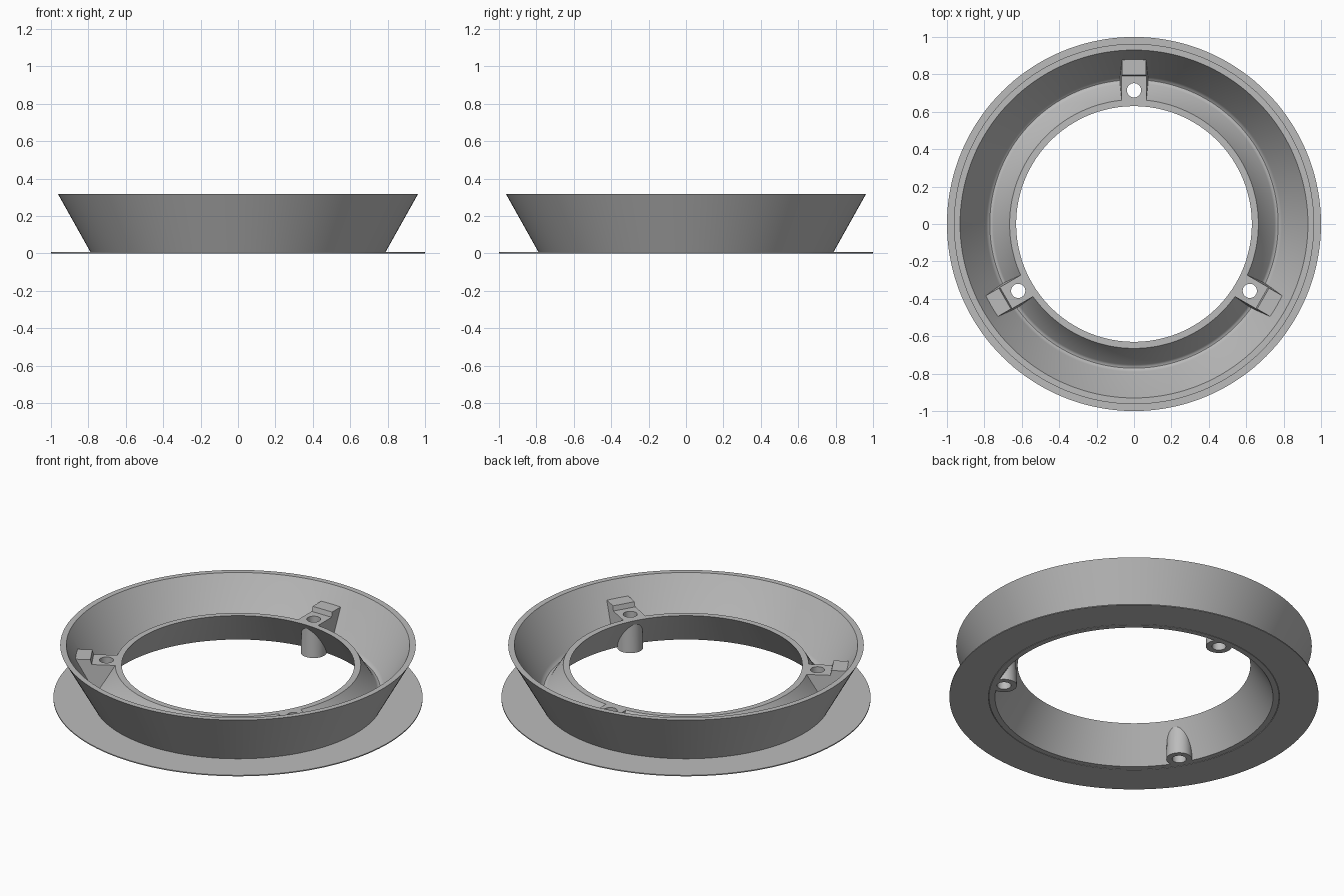
import bpy, bmesh, math
from mathutils import Matrix

cube = bpy.data.objects.get("Cube")
if cube:
    bpy.data.objects.remove(cube, do_unlink=True)

SEGMENTS = 144

grey = bpy.data.materials.new("light_grey")
grey.use_nodes = True
colour = (0.5, 0.5, 0.5, 1)
grey.diffuse_color = colour
grey.node_tree.nodes["Principled BSDF"].inputs["Base Color"].default_value = colour


def finish(name, bm):
    """Turn a bmesh into a grey object."""
    bmesh.ops.recalc_face_normals(bm, faces=bm.faces)
    mesh = bpy.data.meshes.new(name)
    bm.to_mesh(mesh)
    bm.free()
    mesh.materials.append(grey)
    obj = bpy.data.objects.new(name, mesh)
    bpy.context.collection.objects.link(obj)
    return obj


def lathe(name, profile):
    """Revolve a closed (radius, height) profile about z."""
    bm = bmesh.new()
    rings = []
    for i in range(SEGMENTS):
        a = 2 * math.pi * i / SEGMENTS
        rings.append([bm.verts.new((r * math.cos(a), r * math.sin(a), z)) for r, z in profile])
    n = len(profile)
    for i in range(SEGMENTS):
        a, b = rings[i], rings[(i + 1) % SEGMENTS]
        for j in range(n):
            k = (j + 1) % n
            bm.faces.new((a[j], b[j], b[k], a[k]))
    return finish(name, bm)


def cylinder(name, radius_low, radius_high, x, low, high, angle):
    bm = bmesh.new()
    place = Matrix.Rotation(angle, 4, 'Z') @ Matrix.Translation((x, 0, (low + high) / 2))
    bmesh.ops.create_cone(bm, cap_ends=True, segments=40, radius1=radius_low,
                          radius2=radius_high, depth=high - low, matrix=place)
    return finish(name, bm)


def stepped_block(name, angle):
    """Stepped block filling the trough, with slightly drafted sides."""
    profile = [(0.648, 0.2), (0.79, 0.2), (0.797, 0.228), (0.893, 0.228),
               (0.778, 0.015), (0.758, 0.015)]
    bm = bmesh.new()
    sides = [[bm.verts.new((r, s * (0.078 - 0.06 * z), z)) for r, z in profile] for s in (-1, 1)]
    for side in sides:
        bm.faces.new(side)
    for j in range(len(profile)):
        k = (j + 1) % len(profile)
        bm.faces.new((sides[0][j], sides[0][k], sides[1][k], sides[1][j]))
    bm.transform(Matrix.Rotation(angle, 4, 'Z'))
    return finish(name, bm)


def combine(target, tool, operation):
    mod = target.modifiers.new(operation.title(), 'BOOLEAN')
    mod.operation, mod.solver, mod.object = operation, 'EXACT', tool
    bpy.context.view_layer.objects.active = target
    bpy.ops.object.modifier_apply(modifier=mod.name)
    bpy.data.objects.remove(tool, do_unlink=True)


# Thin flat flange around the foot
flange = lathe("base_flange", [(0.788, 0), (1.0, 0), (1.0, 0.006), (0.788, 0.006)])

# Flared double wall with a rounded trough between the two cones
body = lathe("flared_ring", [
    (0.753, 0), (0.785, 0), (0.963, 0.318), (0.93, 0.318),
    (0.79, 0.068), (0.781, 0.055), (0.771, 0.049), (0.762, 0.051), (0.752, 0.058),
    (0.665, 0.2), (0.63, 0.2)])

# Three screw bosses with stepped blocks and through holes
angles = [math.radians(90 + 120 * i) for i in range(3)]
for angle in angles:
    combine(body, cylinder("boss", 0.07, 0.064, 0.715, 0, 0.19, angle), 'UNION')
    combine(body, stepped_block("boss_block", angle), 'UNION')
for angle in angles:
    combine(body, cylinder("screw_hole", 0.038, 0.038, 0.715, -0.1, 0.4, angle), 'DIFFERENCE')

# Smooth the round walls and keep the rims sharp
for obj in (flange, body):
    bpy.ops.object.select_all(action='DESELECT')
    obj.select_set(True)
    bpy.context.view_layer.objects.active = obj
    bpy.ops.object.shade_smooth_by_angle(angle=math.radians(30))
